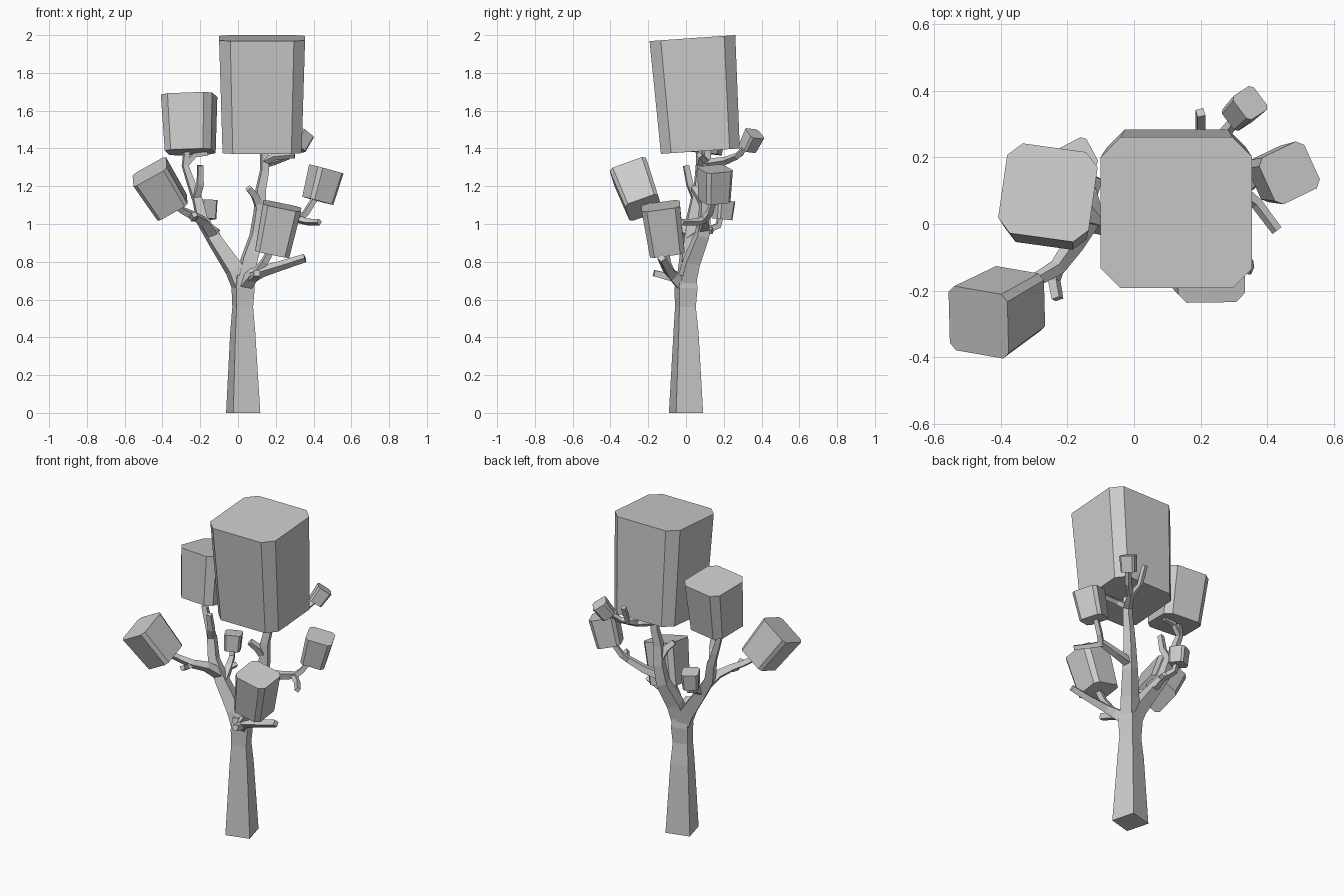
import bpy, bmesh, math
from mathutils import Vector, Quaternion

Z = Vector((0, 0, 1))


def loft(name, rings):
    """Skin a list of equal-length point rings and cap both ends."""
    bm = bmesh.new()
    vs = [[bm.verts.new(p) for p in r] for r in rings]
    n = len(vs[0])
    for a, b in zip(vs, vs[1:]):
        for i in range(n):
            j = (i + 1) % n
            bm.faces.new((a[i], a[j], b[j], b[i]))
    bm.faces.new(vs[0][::-1])
    bm.faces.new(vs[-1])
    bmesh.ops.recalc_face_normals(bm, faces=bm.faces)
    me = bpy.data.meshes.new(name)
    bm.to_mesh(me)
    bm.free()
    ob = bpy.data.objects.new(name, me)
    bpy.context.collection.objects.link(ob)
    return ob


def limb(name, pts, spin=15):
    """Square tapered limb; pts are (x, y, z, half width)."""
    ps = [Vector(p[:3]) for p in pts]
    q, prev, rings = Quaternion(Z, math.radians(spin)), Z, []
    for i, p in enumerate(ps):
        t = (ps[min(i + 1, len(ps) - 1)] - ps[max(i - 1, 0)]).normalized()
        if name == "trunk":
            t = Z
        q = prev.rotation_difference(t) @ q
        prev = t
        r = pts[i][3]
        rings.append([p + q @ Vector((sx * r, sy * r, 0))
                      for sx, sy in ((-1, -1), (1, -1), (1, 1), (-1, 1))])
    return loft(name, rings)


def leaf(name, centre, up, size, height, spin=0, taper=0.9, cut=0.13):
    """Tilted box with chamfered upright edges, wider at the top."""
    q = Z.rotation_difference(Vector(up).normalized()) @ Quaternion(Z, math.radians(spin))
    a, b = 0.5, 0.5 - cut
    octagon = ((-b, -a), (b, -a), (a, -b), (a, b), (b, a), (-b, a), (-a, b), (-a, -b))
    rings = [[Vector(centre) + q @ Vector((x * size * s, y * size * s, z)) for x, y in octagon]
             for s, z in ((taper, -height / 2), (1, height / 2))]
    return loft(name, rings)


# Trunk
limb("trunk", [(.0275, 0, 0, .074), (.025, 0, .43, .054), (.025, -.003, .56, .045),
               (.027, 0, .66, .05), (.027, .003, .73, .042)])

# Left limb and its twigs
limb("left_limb", [(.02, 0, .66, .04), (-.02, .005, .76, .04), (-.12, .015, .91, .032),
                   (-.19, .03, 1.02, .026), (-.22, .055, 1.15, .022)])
limb("left_upper_twig", [(-.22, .055, 1.14, .021), (-.25, .065, 1.22, .018),
                         (-.28, .07, 1.31, .015), (-.27, .07, 1.40, .014)])
limb("left_upper_stub", [(-.222, .05, 1.14, .018), (-.20, .02, 1.21, .016), (-.2, .0, 1.31, .014)])
limb("left_leaf_fork", [(-.28, .07, 1.31, .013), (-.23, .08, 1.365, .012), (-.16, .08, 1.375, .011)])
limb("left_outer_twig", [(-.14, .01, .95, .026), (-.18, -.06, 1.01, .022),
                         (-.23, -.13, 1.04, .018), (-.29, -.165, 1.07, .015), (-.35, -.21, 1.11, .014)])
limb("left_outer_stub", [(-.23, -.13, 1.035, .016), (-.24, -.17, 1.03, .014), (-.23, -.225, 1.05, .013)])
limb("back_left_twig", [(-.11, .01, .91, .022), (-.13, .10, .965, .017),
                        (-.16, .17, .99, .014), (-.165, .185, 1.05, .013)])
limb("back_left_stub", [(-.13, .09, .96, .015), (-.11, .14, .965, .012)])

# Right limb and its twigs
limb("right_limb", [(.03, 0, .68, .042), (.055, .03, .80, .038), (.10, .085, .94, .032),
                    (.115, .10, 1.06, .027), (.12, .10, 1.18, .023), (.14, .11, 1.28, .02),
                    (.14, .11, 1.40, .018)])
limb("right_limb_stub", [(.11, .095, 1.10, .02), (.09, .07, 1.15, .018), (.055, .04, 1.19, .015)])
limb("right_side_twig", [(.11, .09, .98, .023), (.22, .10, 1.00, .019), (.33, .10, 1.03, .016),
                         (.36, .125, 1.06, .014), (.41, .15, 1.14, .013)])
limb("right_side_stub", [(.32, .10, 1.025, .015), (.37, .06, 1.01, .013), (.43, -.02, 1.01, .012)])
limb("back_right_twig", [(.14, .11, 1.32, .018), (.2, .21, 1.335, .015),
                         (.27, .27, 1.36, .013), (.32, .33, 1.42, .012)])
limb("back_right_stub", [(.2, .21, 1.335, .014), (.2, .29, 1.37, .012), (.2, .335, 1.48, .012)])
limb("crown_twig", [(.14, .11, 1.33, .016), (.19, .08, 1.355, .013), (.30, .07, 1.365, .012)])

# Low front limb and its twigs
limb("low_front_limb", [(.03, -.01, .67, .032), (.08, -.07, .73, .027), (.13, -.09, .75, .022),
                        (.23, -.11, .78, .018), (.355, -.13, .82, .016)])
limb("low_front_stub", [(.07, -.06, .715, .022), (.09, -.11, .725, .018), (.10, -.17, .74, .016)])
limb("low_front_twig", [(.09, -.075, .735, .019), (.14, -.10, .80, .016), (.18, -.11, .87, .015)])

# Leaf blocks
leaf("crown_leaf", (.1275, .055, 1.685), (0, -.07, 1), .455, .60, taper=.92)
leaf("upper_left_leaf", (-.256, .075, 1.53), (-.02, .13, 1), .275, .30, spin=-8, cut=.15)
leaf("outer_left_leaf", (-.408, -.26, 1.182), (-.5, -.3, .8), .205, .235, spin=-4, cut=.1)
leaf("front_leaf", (.208, -.117, .972), (.21, -.14, 1), .205, .255)
leaf("right_leaf", (.445, .152, 1.207), (.27, .02, 1), .155, .175, spin=25)
leaf("back_right_leaf", (.33, .345, 1.44), (.4, .4, .8), .09, .095, spin=35)
leaf("back_left_leaf", (-.17, .195, 1.075), (0, .1, 1), .1, .1, spin=28)
